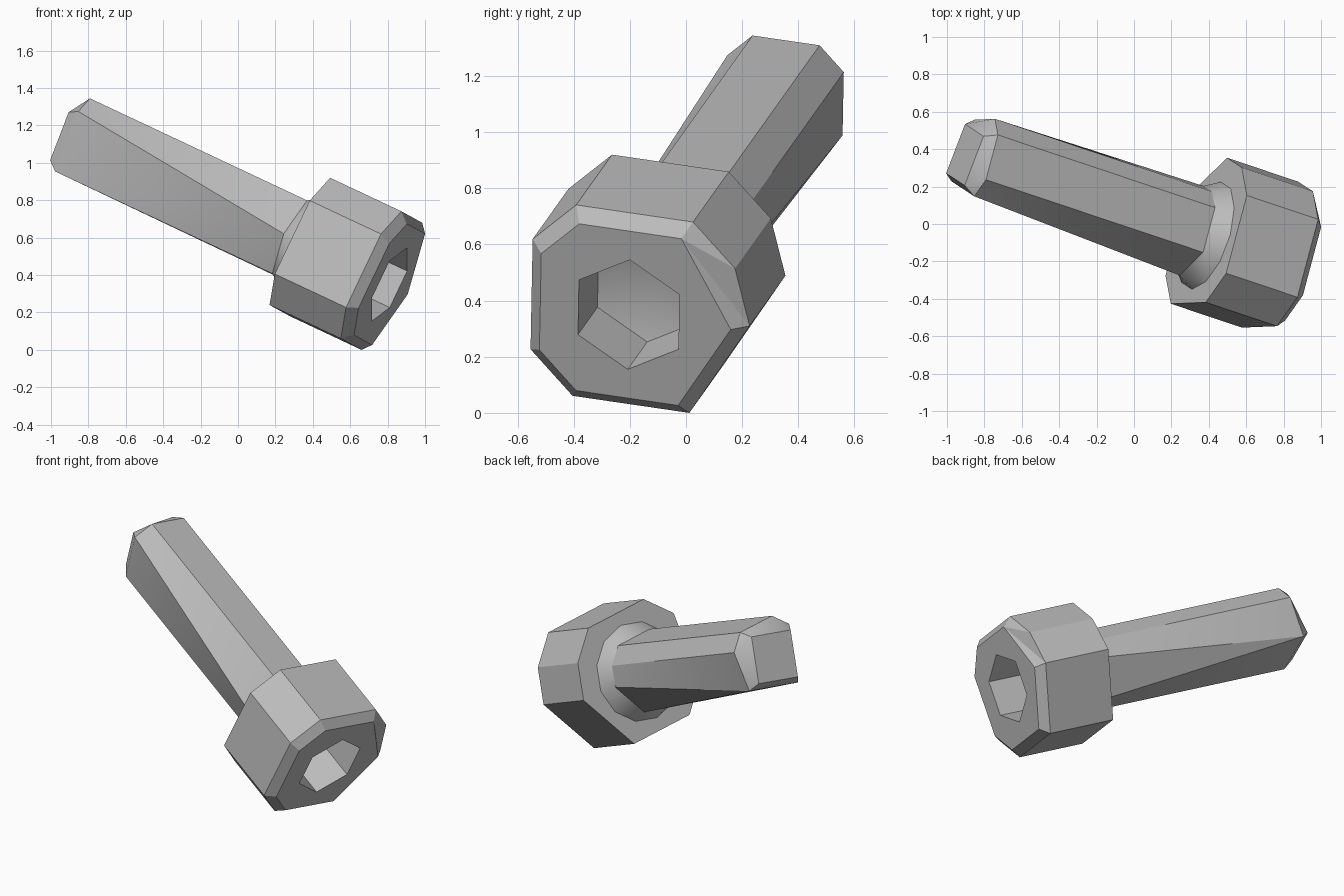
import bpy, bmesh
from math import cos, sin, radians
from mathutils import Vector, Matrix

cube = bpy.data.objects.get("Cube")
if cube:
    bpy.data.objects.remove(cube, do_unlink=True)

steel = bpy.data.materials.new("grey_steel")
steel.use_nodes = True
steel.diffuse_color = (0.5, 0.5, 0.5, 1)
steel.node_tree.nodes["Principled BSDF"].inputs["Base Color"].default_value = (0.5, 0.5, 0.5, 1)

HEX = list(range(30, 360, 60))
RIM = [0, 60, 90, 120, 180, 240, 270, 330]
ROUND = list(range(0, 360, 30))

# Rings along the bolt axis: radius, height, corner angles
rings = [
    (0.216, -0.25, HEX),                               # socket floor
    (0.216, -0.49, HEX),                               # socket mouth
    (0.38, -0.49, [a for a in RIM if a != 90]),        # head face
    (0.435, -0.44, RIM),                               # head chamfer
    (0.435, 0.0, RIM),                                 # head underside
    (0.30, 0.0, ROUND),                                # fillet foot
    (0.25, 0.09, [0, 60, 90, 120, 180, 240, 300]),     # shank root
    (0.25, 1.43, [0, 60, 90, 150, 240, 330]),          # shank end
    (0.20, 1.49, [60, 150, 240, 330]),                 # tip
]


def add_ring(bm, radius, height, angles):
    return [bm.verts.new((radius * cos(radians(a)), radius * sin(radians(a)), height))
            for a in angles]


def stitch(bm, low, low_angles, high, high_angles):
    """Join two rings with triangles, walking round both by angle."""
    n, m = len(low), len(high)
    i = j = 0
    while i < n or j < m:
        next_low = low_angles[i % n] if i < n else 999
        next_low = low_angles[(i + 1) % n] + 360 * ((i + 1) // n)
        next_high = high_angles[(j + 1) % m] + 360 * ((j + 1) // m)
        if j < m and (i == n or next_high <= next_low):
            bm.faces.new((low[i % n], high[(j + 1) % m], high[j % m]))
            j += 1
        else:
            bm.faces.new((low[i % n], low[(i + 1) % n], high[j % m]))
            i += 1


bm = bmesh.new()
loops = [add_ring(bm, *ring) for ring in rings]
for k in range(len(rings) - 1):
    stitch(bm, loops[k], rings[k][2], loops[k + 1], rings[k + 1][2])

# Conical socket bottom and flat tip
apex = bm.verts.new((0, 0, -0.19))
floor = loops[0]
for k, vert in enumerate(floor):
    bm.faces.new((apex, floor[(k + 1) % len(floor)], vert))
bm.faces.new(loops[-1])
bmesh.ops.dissolve_limit(bm, angle_limit=radians(1), verts=bm.verts, edges=bm.edges)
bmesh.ops.recalc_face_normals(bm, faces=bm.faces)

# Lean the bolt so it rests on the edge of its head
axis = Vector((-0.866, 0.29, 0.407)).normalized()
side = Vector((0.24, -0.462, 0.855))
side = (side - axis * side.dot(axis)).normalized()
across = axis.cross(side)
pose = Matrix((side, across, axis)).transposed().to_4x4()
pose.translation = (0.386, -0.062, 0.55)
bm.transform(pose)
low_z = min(v.co.z for v in bm.verts)
bmesh.ops.translate(bm, verts=bm.verts, vec=(0, 0, -low_z))

mesh = bpy.data.meshes.new("socket_bolt")
bm.to_mesh(mesh)
bm.free()
mesh.materials.append(steel)
bolt = bpy.data.objects.new("socket_bolt", mesh)
bpy.context.collection.objects.link(bolt)
bpy.context.view_layer.objects.active = bolt
bolt.select_set(True)
bpy.ops.object.shade_smooth_by_angle(angle=radians(28))
